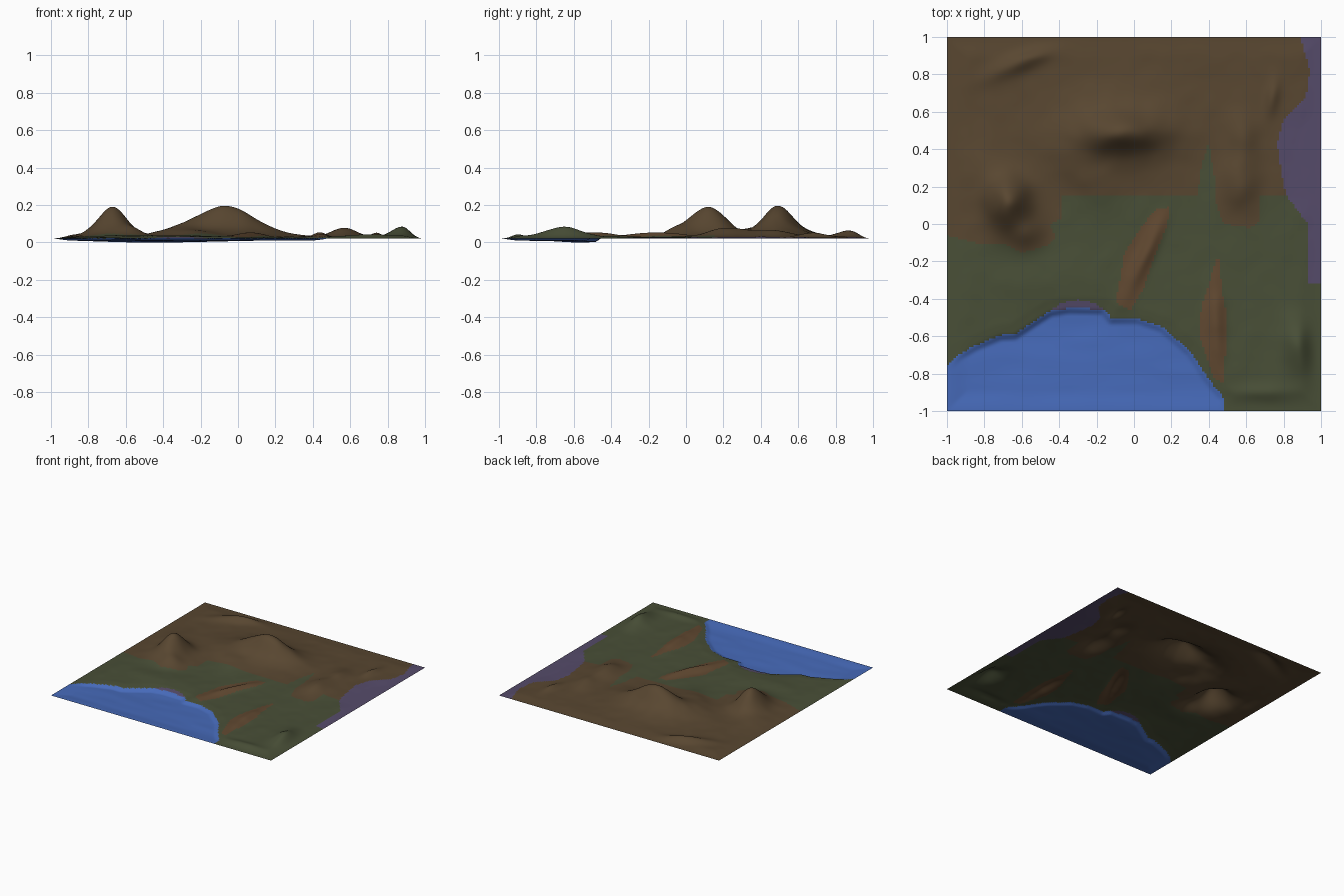
import bpy, bmesh, math
from mathutils import noise, Vector

if "Cube" in bpy.data.objects:
    bpy.data.objects.remove(bpy.data.objects["Cube"])

N = 170          # grid cells per side
BASE = 0.025     # height of the terrain's outer border

# Outlines of the colour regions, seen from above
LAKE = [(-1.1, -.83), (-1, -.76), (-.94, -.70), (-.85, -.65), (-.72, -.595), (-.64, -.59), (-.55, -.53),
        (-.45, -.465), (-.35, -.45), (-.16, -.455), (-.12, -.505), (.02, -.505), (.15, -.55),
        (.3, -.68), (.4, -.83), (.48, -.93), (.49, -1.1), (-1.1, -1.1)]
MARSH = [(-.46, -.47), (-.38, -.42), (-.3, -.405), (-.2, -.425), (-.14, -.48)]
COAST = [(.88, 1.1), (.89, 1), (.94, .82), (.92, .68), (.8, .56), (.765, .43), (.79, .27), (.81, .16),
         (.93, 0), (.93, -.32), (1.1, -.32), (1.1, 1.1)]
MOOR = [(-1.1, -.05), (-1, -.06), (-.85, -.1), (-.7, -.1), (-.6, -.155), (-.45, -.11), (-.42, -.07),
        (-.45, 0), (-.39, .03), (-.39, .155), (.34, .155), (.36, .3), (.4, .44), (.44, .2), (.43, .13),
        (.48, 0), (.62, -.02), (.67, .01), (.67, .155), (1.1, .155), (1.1, 1.1), (-1.1, 1.1)]
WEST_RIDGE = [(-.1, -.42), (-.08, -.33), (-.05, -.15), (.05, 0), (.12, .08), (.19, .09), (.18, 0),
              (.1, -.2), (.05, -.35), (-.02, -.46)]
EAST_RIDGE = [(.45, -.16), (.47, -.35), (.5, -.5), (.48, -.85), (.43, -.83), (.35, -.6), (.36, -.45)]

# Hills: x, y, height, radius along, radius across, heading in degrees
HILLS = [
    (-.07, .49, .105, .20, .095, 0), (-.09, .50, .065, .30, .19, 0),
    (-.68, .14, .11, .12, .105, 90), (-.66, .06, .06, .15, .12, 90), (-.57, -.05, .035, .08, .08, 0),
    (.57, .22, .05, .14, .09, 95), (.58, .46, .035, .14, .08, 95),
    (.74, .68, .024, .09, .035, 80), (-.6, .87, .036, .18, .05, 25),
    (.88, -.66, .055, .14, .085, 100), (.68, -.91, .018, .15, .05, 0),
    (.06, -.17, .028, .20, .04, 65), (.44, -.52, .026, .2, .045, 92),
    (-.3, .3, .03, .22, .12, 135), (-.8, .3, .02, .12, .15, 0), (-.5, -.3, .012, .3, .12, 0),
]


def inside(x, y, poly):
    hit = False
    for (ax, ay), (bx, by) in zip(poly, poly[1:] + poly[:1]):
        if (ay > y) != (by > y) and x < (bx - ax) * (y - ay) / (by - ay) + ax:
            hit = not hit
    return hit


def edge_distance(x, y, poly):
    best = 9
    for (ax, ay), (bx, by) in zip(poly, poly[1:] + poly[:1]):
        dx, dy = bx - ax, by - ay
        t = max(0, min(1, ((x - ax) * dx + (y - ay) * dy) / (dx * dx + dy * dy)))
        best = min(best, math.hypot(x - ax - t * dx, y - ay - t * dy))
    return best


def height(x, y):
    border = min(1, (1 - max(abs(x), abs(y))) / .12)
    border = border * border * (3 - 2 * border)
    if inside(x, y, LAKE):
        bank = min(1, edge_distance(x, y, LAKE) / .03)
        deep = .010 * math.exp(-((x + .45) / .4) ** 2 - ((y + .55) / .18) ** 2)
        ripple = .002 * noise.noise(Vector((x * 4, y * 12, 2)))
        return BASE + border * (.004 - bank * (.014 + deep) + ripple)
    h = .008
    for cx, cy, top, along, across, deg in HILLS:
        a = math.radians(deg)
        u = (x - cx) * math.cos(a) + (y - cy) * math.sin(a)
        v = (y - cy) * math.cos(a) - (x - cx) * math.sin(a)
        h += top * math.exp(-(u / along) ** 2 - (v / across) ** 2)
    rough = noise.noise(Vector((x * 5, y * 5, .3))) + .5 * noise.noise(Vector((x * 11, y * 11, 4)))
    h += rough * (.003 + .07 * h)
    # Land eases down to the shore
    h *= .35 + .65 * min(1, edge_distance(x, y, LAKE) / .06)
    if inside(x, y, COAST):
        h *= 1 - .8 * min(1, edge_distance(x, y, COAST) / .1)
    return BASE + border * h


def region(x, y):
    for index, poly in ((1, LAKE), (2, MARSH), (2, COAST), (4, WEST_RIDGE), (4, EAST_RIDGE), (3, MOOR)):
        if inside(x, y, poly):
            return index
    return 0


# Terrain sheet, coloured by region
bm = bmesh.new()
bmesh.ops.create_grid(bm, x_segments=N, y_segments=N, size=1)
for v in bm.verts:
    v.co.z = height(v.co.x, v.co.y)
low = min(v.co.z for v in bm.verts)
for v in bm.verts:
    v.co.z -= low
for f in bm.faces:
    c = f.calc_center_median()
    f.material_index = region(c.x, c.y)
    f.smooth = True
mesh = bpy.data.meshes.new("terrain")
bm.to_mesh(mesh)
bm.free()
terrain = bpy.data.objects.new("terrain", mesh)
bpy.context.collection.objects.link(terrain)

for name, colour in (("grass green", (.066, .078, .038)), ("lake blue", (.062, .145, .49)),
                     ("marsh purple", (.092, .071, .145)), ("moor brown", (.098, .062, .030)),
                     ("ridge brown", (.118, .065, .030))):
    mat = bpy.data.materials.new(name)
    mat.diffuse_color = (*colour, 1)
    mat.use_nodes = True
    mat.node_tree.nodes["Principled BSDF"].inputs["Base Color"].default_value = mat.diffuse_color
    mesh.materials.append(mat)
